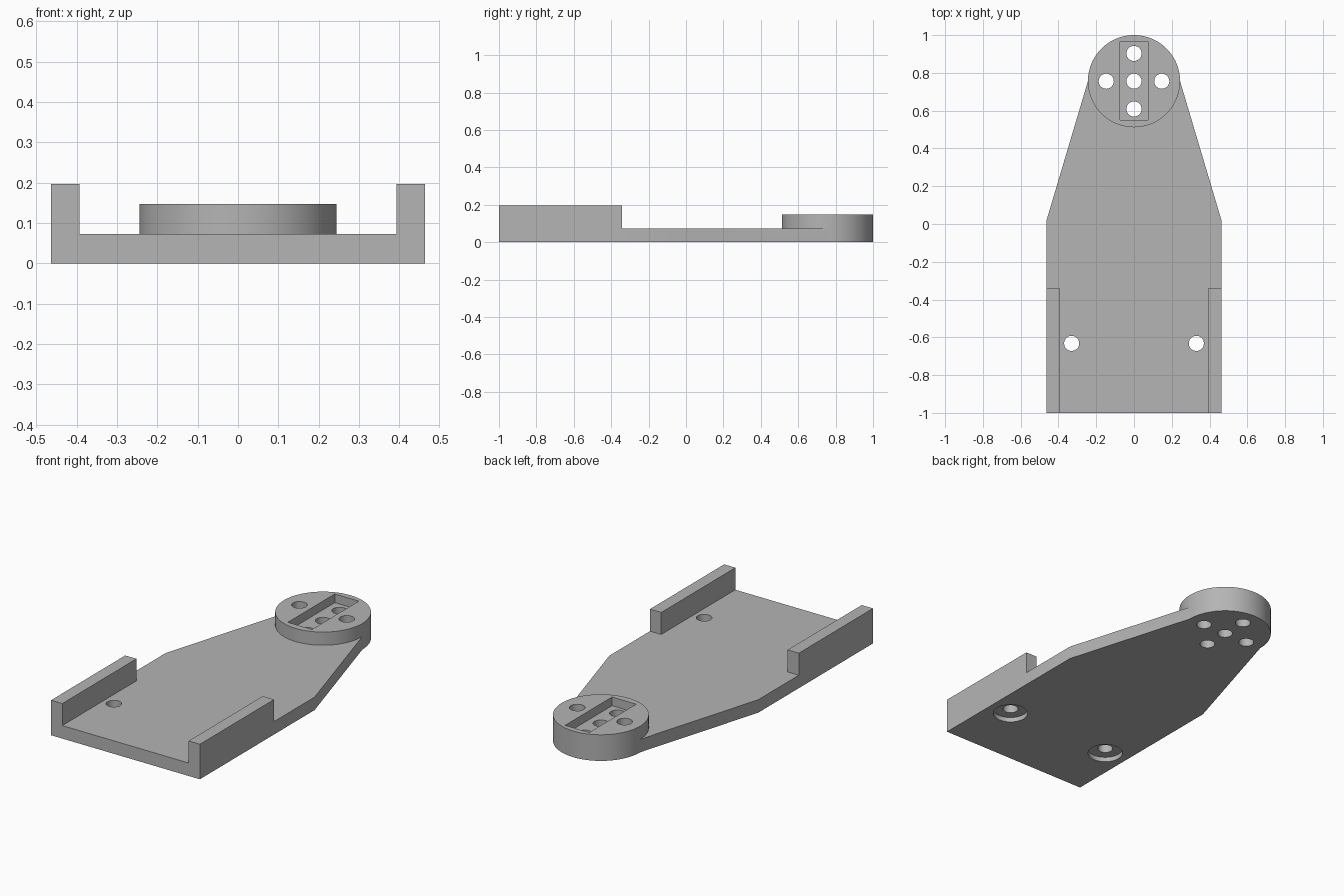
import bpy, bmesh, math

if "Cube" in bpy.data.objects:
    bpy.data.objects.remove(bpy.data.objects["Cube"], do_unlink=True)

grey = bpy.data.materials.new("plain grey")
grey.use_nodes = True
grey.diffuse_color = (0.46, 0.46, 0.46, 1)
grey.node_tree.nodes["Principled BSDF"].inputs["Base Color"].default_value = grey.diffuse_color

HALF_W = 0.463      # half width of the base
PLATE_T = 0.073     # plate thickness
DISC_R = 0.244
DISC_Y = 1 - DISC_R
DISC_TOP = 0.147
HOLE_R = 0.04


def prism(name, outline, z0, z1):
    """Upright solid from a counter-clockwise outline."""
    bm = bmesh.new()
    base = bm.faces.new([bm.verts.new((x, y, z0)) for x, y in outline])
    grown = bmesh.ops.extrude_face_region(bm, geom=[base])["geom"]
    top = [v for v in grown if isinstance(v, bmesh.types.BMVert)]
    bmesh.ops.translate(bm, verts=top, vec=(0, 0, z1 - z0))
    bmesh.ops.recalc_face_normals(bm, faces=bm.faces)
    mesh = bpy.data.meshes.new(name)
    bm.to_mesh(mesh)
    bm.free()
    mesh.materials.append(grey)
    obj = bpy.data.objects.new(name, mesh)
    bpy.context.collection.objects.link(obj)
    return obj


def circle(x, y, r, n):
    steps = [2 * math.pi * i / n for i in range(n)]
    return [(x + r * math.cos(a), y + r * math.sin(a)) for a in steps]


def box(x0, x1, y0, y1):
    return [(x0, y0), (x1, y0), (x1, y1), (x0, y1)]


def combine(target, tool, operation):
    """Apply a boolean and discard the tool."""
    mod = target.modifiers.new(operation, 'BOOLEAN')
    mod.operation = operation
    mod.solver = 'EXACT'
    mod.object = tool
    bpy.context.view_layer.objects.active = target
    bpy.ops.object.modifier_apply(modifier=mod.name)
    bpy.data.objects.remove(tool, do_unlink=True)


# Tapered base plate
right_side = [(HALF_W, -1), (HALF_W, 0.02), (DISC_R, DISC_Y)]
outline = right_side + [(-x, y) for x, y in reversed(right_side)]
bracket = prism("mounting_arm", outline, 0, PLATE_T)

# Round mounting head
combine(bracket, prism("round_head", circle(0, DISC_Y, DISC_R, 96), 0, DISC_TOP), 'UNION')

# Side rails
for s in (-1, 1):
    x0, x1 = sorted((s * 0.393, s * HALF_W))
    combine(bracket, prism("side_rail", box(x0, x1, -1, -0.341), 0, 0.197), 'UNION')

# Slot in the head
combine(bracket, prism("slot_cutter", box(-0.075, 0.075, 0.55, 0.967), 0.098, 0.3), 'DIFFERENCE')

# Cross of five through holes
for dx, dy in ((0, 0), (1, 0), (-1, 0), (0, 1), (0, -1)):
    hole = circle(dx * 0.147, DISC_Y + dy * 0.147, HOLE_R, 32)
    combine(bracket, prism("hole_cutter", hole, -0.1, 0.3), 'DIFFERENCE')

# Base screw holes with shallow counterbores underneath
for s in (-1, 1):
    for r, top in ((HOLE_R, 0.3), (0.092, 0.027)):
        cutter = prism("screw_cutter", circle(s * 0.33, -0.632, r, 48), -0.1, top)
        combine(bracket, cutter, 'DIFFERENCE')

# Smooth round walls, crisp edges
bpy.ops.object.select_all(action='DESELECT')
bracket.select_set(True)
bpy.context.view_layer.objects.active = bracket
bpy.ops.object.shade_smooth_by_angle(angle=math.radians(20))
